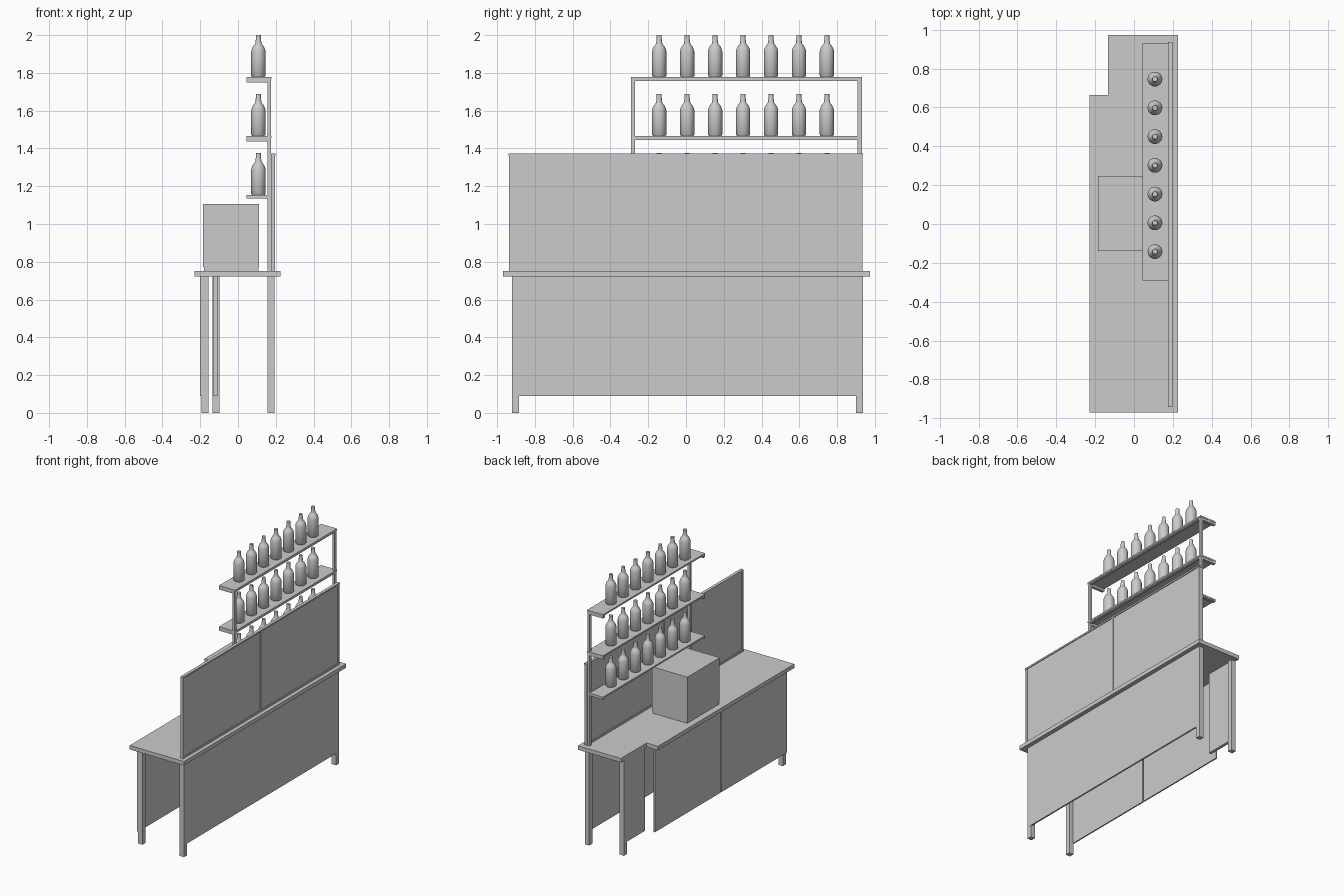
import bpy, bmesh, math

if "Cube" in bpy.data.objects:
    bpy.data.objects.remove(bpy.data.objects["Cube"])


def prism(name, pts, z0, z1):
    """Extrude an XY outline between two heights."""
    bm = bmesh.new()
    face = bm.faces.new([bm.verts.new((x, y, z0)) for x, y in pts])
    ext = bmesh.ops.extrude_face_region(bm, geom=[face])
    for v in ext["geom"]:
        if isinstance(v, bmesh.types.BMVert):
            v.co.z = z1
    bmesh.ops.recalc_face_normals(bm, faces=bm.faces)
    me = bpy.data.meshes.new(name)
    bm.to_mesh(me)
    bm.free()
    ob = bpy.data.objects.new(name, me)
    bpy.context.collection.objects.link(ob)
    return ob


def box(name, x0, x1, y0, y1, z0, z1):
    return prism(name, [(x0, y0), (x1, y0), (x1, y1), (x0, y1)], z0, z1)


# Counter top with a notched rear corner
TOP = 0.752
prism("counter_top", [(-0.23, -0.97), (0.226, -0.97), (0.226, 0.973),
                      (-0.135, 0.973), (-0.135, 0.665), (-0.23, 0.665)], 0.722, TOP)

# Legs
for name, x, y in [("front_left_leg", -0.193, -0.922), ("front_right_leg", 0.156, -0.922),
                   ("back_left_leg", -0.135, 0.9), ("back_right_leg", 0.156, 0.9)]:
    box(name, x, x + 0.037, y, y + 0.037, 0, 0.722)

# Skirt panels below the counter
box("right_skirt_panel", 0.182, 0.194, -0.922, 0.9, 0.09, 0.722)
box("left_skirt_panel_front", -0.201, -0.191, -0.922, -0.137, 0.09, 0.722)
box("left_skirt_panel_back", -0.201, -0.191, -0.125, 0.66, 0.09, 0.722)
box("notch_skirt_panel", -0.131, -0.109, 0.68, 0.9, 0.09, 0.722)

# Framed screen standing on the right edge
for i, y in enumerate((-0.938, -0.008, 0.919)):
    box(f"screen_post_{i}", 0.175, 0.197, y, y + 0.016, TOP, 1.362)
box("screen_top_rail", 0.175, 0.198, -0.941, 0.938, 1.36, 1.372)
box("screen_bottom_rail", 0.175, 0.197, -0.938, 0.935, TOP, 0.766)
for name, y0, y1 in [("screen_panel_front", -0.922, -0.008), ("screen_panel_back", 0.008, 0.919)]:
    box(name, 0.18, 0.192, y0, y1, 0.766, 1.36)

# Bottle rack posts, shelves, rails and brackets
LEVELS = (1.154, 1.467, 1.779)
ENDS = (-0.291, 0.909)
for i, y in enumerate(ENDS):
    box(f"rack_post_{i}", 0.156, 0.175, y, y + 0.022, TOP, LEVELS[2] - 0.001)
for k, h in enumerate(LEVELS):
    box(f"shelf_{k}", 0.044, 0.158 if k == 0 else 0.178, -0.291, 0.933, h - 0.012, h)
    if k:
        box(f"shelf_rail_{k}", 0.156, 0.175, -0.27, 0.91, h - 0.021, h - 0.011)
    for i, y in enumerate(ENDS):
        drop = 0.02 if k == 0 else 0.03
        box(f"shelf_bracket_{k}_{i}", 0.044, 0.158, y, y + 0.022, h - drop, h - 0.011)

# Counter appliance with a slightly recessed base
box("appliance_base", -0.181, 0.108, -0.136, 0.244, TOP, 0.775)
box("appliance_body", -0.185, 0.112, -0.14, 0.248, 0.772, 1.105)

# Bottle: lathed profile, shared by all copies
PROFILE = [(0.033, 0), (0.038, 0.006), (0.038, 0.135), (0.034, 0.15), (0.027, 0.163),
           (0.018, 0.173), (0.016, 0.18), (0.013, 0.205), (0.013, 0.221)]
N = 24
bm = bmesh.new()
rings = [[bm.verts.new((r * math.cos(2 * math.pi * i / N), r * math.sin(2 * math.pi * i / N), z))
          for i in range(N)] for r, z in PROFILE]
for a, b in zip(rings, rings[1:]):
    for i in range(N):
        j = (i + 1) % N
        bm.faces.new((a[i], a[j], b[j], b[i]))
bm.faces.new(rings[0][::-1])
bm.faces.new(rings[-1])
for f in bm.faces:
    f.smooth = len(f.verts) == 4
for e in bm.edges:
    if e.calc_face_angle(0) > math.radians(35):
        e.smooth = False
bottle = bpy.data.meshes.new("bottle")
bm.to_mesh(bottle)
bm.free()

# Seven bottles on each shelf
for k, h in enumerate(LEVELS):
    for i in range(7):
        ob = bpy.data.objects.new(f"bottle_{k}_{i}", bottle)
        ob.location = (0.108, -0.142 + i * 0.148, h)
        bpy.context.collection.objects.link(ob)
